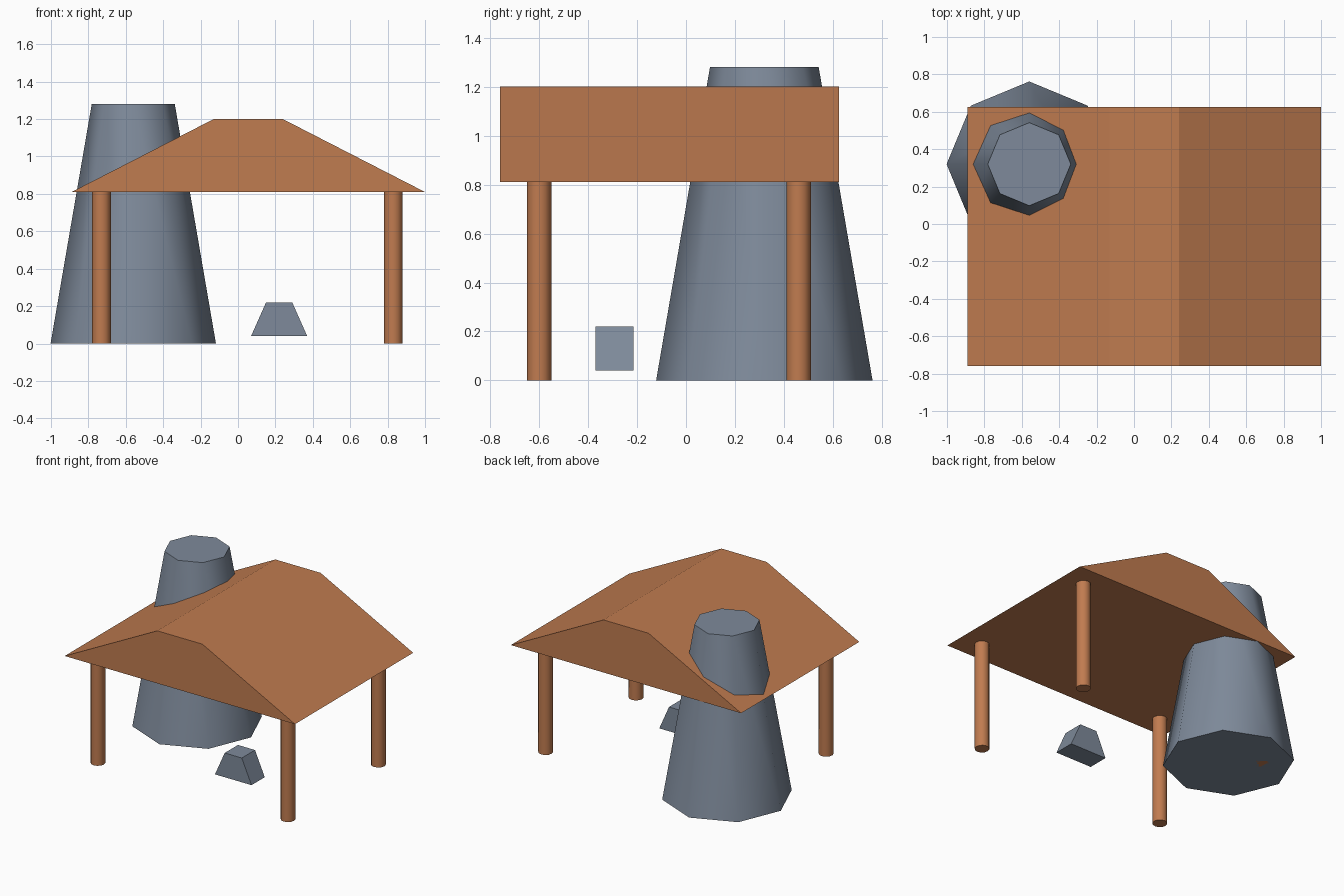
import bpy
import math

cube = bpy.data.objects.get("Cube")
if cube:
    bpy.data.objects.remove(cube, do_unlink=True)


def make_material(name, rgb):
    mat = bpy.data.materials.new(name)
    mat.use_nodes = True
    color = (*rgb, 1.0)
    mat.diffuse_color = color
    mat.node_tree.nodes["Principled BSDF"].inputs["Base Color"].default_value = color
    return mat


wood = make_material("warm brown wood", (0.53, 0.20, 0.08))
stone = make_material("blue grey stone", (0.21, 0.255, 0.325))


def add_cone(name, x, y, bottom_radius, top_radius, height, sides, mat):
    """Upright tapered round part standing on the ground, with sharp rims."""
    bpy.ops.mesh.primitive_cone_add(
        vertices=sides, radius1=bottom_radius, radius2=top_radius,
        depth=height, location=(x, y, height / 2))
    obj = bpy.context.object
    obj.name = name
    obj.data.materials.append(mat)
    bpy.ops.object.shade_smooth_by_angle(angle=math.radians(60))
    return obj


def add_prism(name, profile, y_front, y_back, mat):
    """Extrude an x-z profile, listed anticlockwise from the front, along y."""
    n = len(profile)
    verts = [(x, y, z) for y in (y_front, y_back) for x, z in profile]
    faces = [tuple(range(n)), tuple(reversed(range(n, 2 * n)))]
    for i in range(n):
        j = (i + 1) % n
        faces.append((i, i + n, j + n, j))
    mesh = bpy.data.meshes.new(name)
    mesh.from_pydata(verts, [], faces)
    mesh.materials.append(mat)
    obj = bpy.data.objects.new(name, mesh)
    bpy.context.collection.objects.link(obj)
    return obj


# Solid roof with a flat ridge
add_prism("roof", [(-0.89, 0.81), (1.0, 0.81), (0.24, 1.2), (-0.13, 1.2)],
          -0.76, 0.625, wood)

# Four round posts
for side, x in (("right", -0.73), ("left", 0.83)):
    for end, y in (("front", -0.6), ("back", 0.46)):
        add_cone(f"{end}_{side}_post", x, y, 0.05, 0.05, 0.82, 12, wood)

# Tapered eight-sided chimney passing through the roof
add_cone("chimney", -0.56, 0.32, 0.442, 0.222, 1.28, 8, stone)

# Wedge-shaped block under the roof
add_prism("stone_block", [(0.07, 0.04), (0.37, 0.04), (0.29, 0.22), (0.15, 0.22)],
          -0.37, -0.215, stone)
